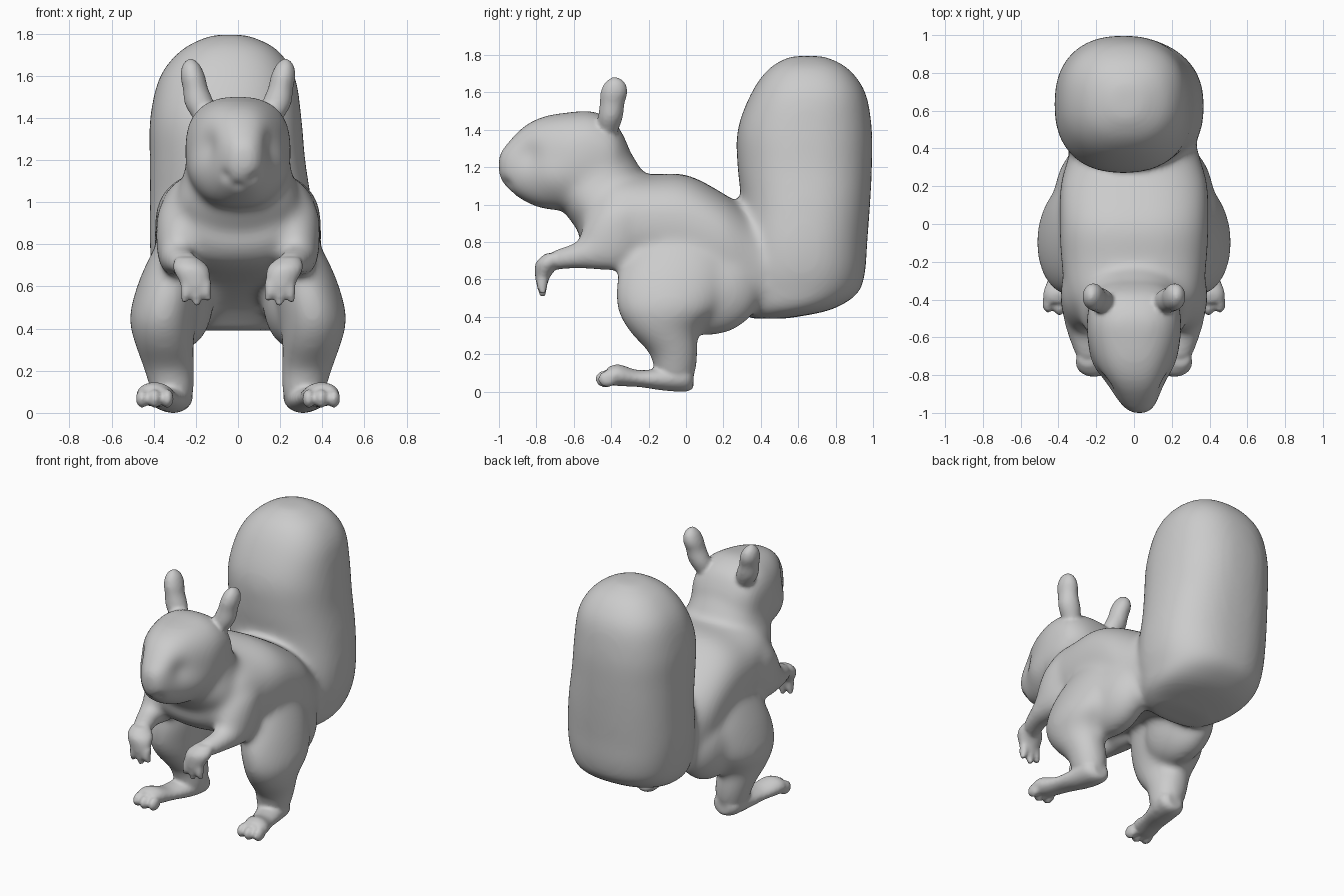
import bpy, bmesh, math
from mathutils import Vector


def catmull(p0, p1, p2, p3, t):
    return [0.5 * (2*b + (c-a)*t + (2*a-5*b+4*c-d)*t*t + (3*b-a-3*c+d)*t**3)
            for a, b, c, d in zip(p0, p1, p2, p3)]


def loft(bm, axis, secs, power=2.0, side=1, steps=5, n=32):
    """Skin rings (x, y, z, half width, half depth) stacked along axis Y or Z."""
    rows = []
    for i in range(len(secs) - 1):
        q = [secs[max(i-1, 0)], secs[i], secs[i+1], secs[min(i+2, len(secs)-1)]]
        rows += [catmull(*q, k / steps) for k in range(steps)]
    rows.append(secs[-1])
    rings = []
    for x, y, z, a, b in rows:
        ring = []
        for k in range(n):
            t = 2 * math.pi * k / n
            c, s = math.cos(t), math.sin(t)
            u = a * math.copysign(abs(c) ** (2/power), c)
            v = b * math.copysign(abs(s) ** (2/power), s)
            off = (u, 0, v) if axis == 'Y' else (u, v, 0)
            ring.append(bm.verts.new((side*(x+off[0]), y+off[1], z+off[2])))
        rings.append(ring)
    faces = [bm.faces.new((r[k], r[(k+1) % n], s[(k+1) % n], s[k]))
             for r, s in zip(rings, rings[1:]) for k in range(n)]
    faces += [bm.faces.new(rings[0]), bm.faces.new(rings[-1])]
    bmesh.ops.recalc_face_normals(bm, faces=faces)


def ball(bm, center, size, side=1):
    r = bmesh.ops.create_uvsphere(bm, u_segments=24, v_segments=16, radius=1)
    for v in r['verts']:
        v.co = Vector([v.co[i]*size[i] + center[i] for i in range(3)])
        v.co.x *= side
    faces = {f for v in r['verts'] for f in v.link_faces}
    bmesh.ops.recalc_face_normals(bm, faces=list(faces))


def fuse(obj, voxel, smooth):
    """Merge overlapping volumes into one soft skin."""
    bpy.context.view_layer.objects.active = obj
    m = obj.modifiers.new("fuse", 'REMESH')
    m.mode, m.voxel_size = 'VOXEL', voxel
    s = obj.modifiers.new("soften", 'SMOOTH')
    s.factor, s.iterations = 0.5, smooth
    for name in ("fuse", "soften"):
        bpy.ops.object.modifier_apply(modifier=name)


bm = bmesh.new()
# torso
loft(bm, 'Y', [(0, -.57, .90, .18, .10), (0, -.51, .90, .29, .18), (0, -.40, .92, .355, .245),
               (0, -.20, .90, .385, .262), (0, 0, .88, .395, .28), (0, .20, .79, .39, .27),
               (0, .35, .675, .35, .28), (0, .50, .62, .30, .22)], 2.45)
# neck
loft(bm, 'Z', [(0, -.37, .85, .30, .20), (0, -.42, 1.0, .30, .25), (0, -.45, 1.15, .255, .23),
               (0, -.49, 1.32, .22, .17)], 2.2)
# head
loft(bm, 'Y', [(.03, -1.005, 1.215, .04, .05), (.025, -.965, 1.205, .085, .115),
               (.01, -.86, 1.22, .15, .205), (0, -.75, 1.225, .205, .25), (0, -.62, 1.235, .245, .26),
               (0, -.50, 1.25, .25, .25), (0, -.38, 1.24, .225, .20), (0, -.31, 1.22, .14, .10)], 2.5)
# tail, leaning slightly to one side
loft(bm, 'Z', [(0, .43, .39, .20, .10), (0, .52, .425, .28, .21), (-.01, .57, .47, .33, .275),
               (-.02, .60, .54, .36, .33), (-.02, .615, .65, .385, .345), (-.025, .625, .80, .395, .345),
               (-.035, .64, 1.0, .385, .345), (-.05, .635, 1.2, .37, .36), (-.058, .635, 1.4, .36, .36),
               (-.05, .655, 1.6, .32, .305), (-.04, .655, 1.73, .22, .21), (-.04, .65, 1.795, .08, .09)], 2.35)
for side in (1, -1):
    # upper arm and forearm
    loft(bm, 'Z', [(.22, -.32, 1.06, .10, .12), (.24, -.35, .96, .14, .17), (.275, -.39, .82, .115, .18),
                   (.285, -.41, .71, .09, .15), (.285, -.42, .65, .05, .08)], side=side)
    loft(bm, 'Y', [(.28, -.28, .76, .08, .11), (.295, -.46, .755, .085, .105),
                   (.275, -.60, .725, .075, .07), (.235, -.72, .70, .07, .058)], side=side)
    # thigh, shin and haunch
    loft(bm, 'Z', [(.25, -.02, .86, .10, .15), (.29, -.04, .74, .13, .26), (.325, -.07, .60, .155, .30),
                   (.355, -.095, .45, .16, .275), (.35, -.12, .33, .14, .19), (.325, -.065, .20, .12, .13),
                   (.31, -.06, .09, .10, .11), (.30, -.06, .01, .065, .08)], 2.0, side=side)
    ball(bm, (.27, .12, .54), (.155, .28, .24), side)

mesh = bpy.data.meshes.new("squirrel")
bm.to_mesh(mesh)
squirrel = bpy.data.objects.new("squirrel", mesh)
bpy.context.collection.objects.link(squirrel)
squirrel.select_set(True)
fuse(squirrel, .018, 25)

bm.clear()
bm.from_mesh(mesh)
for side in (1, -1):
    # ear
    loft(bm, 'Z', [(.15, -.42, 1.38, .05, .05), (.18, -.405, 1.46, .07, .065), (.202, -.395, 1.54, .06, .066),
                   (.215, -.385, 1.60, .058, .072), (.222, -.38, 1.65, .042, .055),
                   (.225, -.38, 1.68, .015, .02)], side=side)
    # hand and fingers
    loft(bm, 'Z', [(.245, -.70, .74, .05, .05), (.225, -.735, .69, .085, .068), (.205, -.765, .62, .072, .042),
                   (.20, -.77, .57, .058, .028)], side=side)
    for x, tip, z in ((.155, .14, .53), (.20, .195, .505), (.245, .255, .525)):
        loft(bm, 'Z', [(x, -.765, .62, .03, .03), (x, -.77, .57, .028, .03),
                       (tip, -.765, z, .014, .016)], side=side, n=12)
    # foot and toes
    loft(bm, 'Y', [(.30, .04, .07, .05, .05), (.305, 0, .075, .09, .075), (.325, -.12, .068, .09, .062),
                   (.36, -.25, .07, .08, .045), (.395, -.36, .088, .085, .058),
                   (.405, -.42, .085, .07, .045)], side=side)
    for x, y in ((.335, -.425), (.395, -.435), (.455, -.42)):
        ball(bm, (x, y, .068), (.03, .05, .045), side)
# nose tip
ball(bm, (.03, -.965, 1.21), (.055, .03, .045))
bm.to_mesh(mesh)
fuse(squirrel, .012, 5)

# eye sockets, mouth and cheeks pushed in or out of the skin
dents = [((s*.15, -.84, 1.27), .075, -.02) for s in (1, -1)]
dents += [((s*.07, -.95, 1.12), .035, -.012) for s in (1, -1)]
dents += [((s*.20, -.72, 1.15), .09, .012) for s in (1, -1)]
dents += [((0, -.93, 1.09), .03, -.012)]
normals = [v.normal.copy() for v in mesh.vertices]
for v, nrm in zip(mesh.vertices, normals):
    start = v.co.copy()
    for c, r, amount in dents:
        v.co += nrm * amount * math.exp(-((start - Vector(c)).length / r) ** 2)

# settle on the ground
low = min(v.co.z for v in mesh.vertices)
for v in mesh.vertices:
    v.co.z -= low
bpy.ops.object.shade_smooth()
